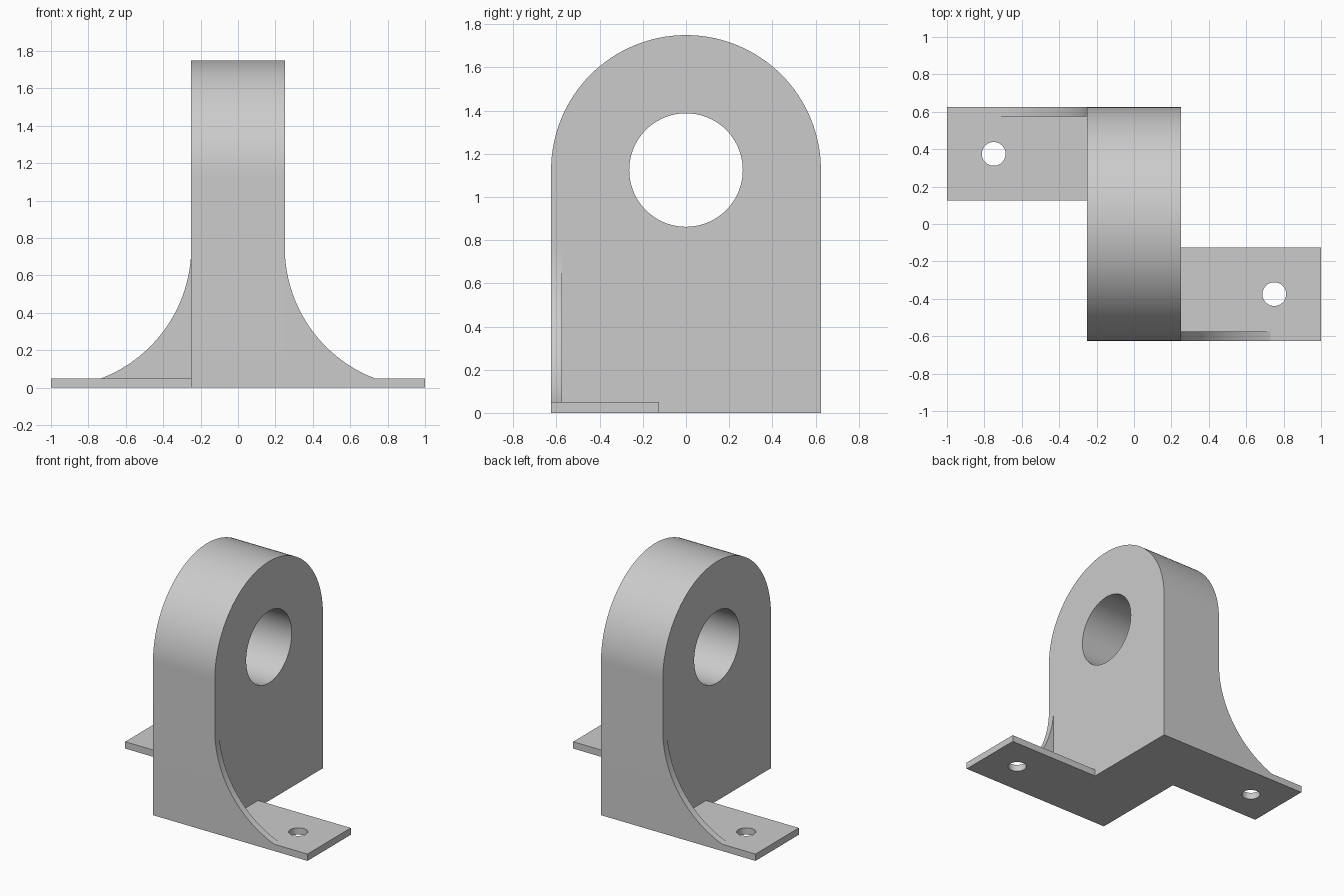
import bpy
import bmesh
from math import pi, sin, cos, sqrt, atan2
from mathutils import Matrix, Vector

cube = bpy.data.objects.get("Cube")
if cube:
    bpy.data.objects.remove(cube, do_unlink=True)

# One plain grey for the whole bracket
COLOUR = (0.6, 0.6, 0.6, 1.0)
grey = bpy.data.materials.new("plain grey")
grey.use_nodes = True
grey.diffuse_color = COLOUR
grey.node_tree.nodes["Principled BSDF"].inputs["Base Color"].default_value = COLOUR

HALF_THICK = 0.25      # half thickness of the upright
HALF_DEPTH = 0.625     # half depth, also the radius of the rounded top
AXIS_Z = 1.125         # height of the large bore
PLATE = 0.05           # thickness of the feet and gussets
FILLET = 0.75          # radius of the gusset curve


def arc(cx, cy, r, start, end, n):
    """Points on an arc, both ends included."""
    return [(cx + r * cos(start + (end - start) * i / n),
             cy + r * sin(start + (end - start) * i / n)) for i in range(n + 1)]


def circle(cx, cy, r, n):
    return arc(cx, cy, r, 0, 2 * pi, n)[:-1]


def prism(name, loops, axes, offset, depth, turn=0):
    """Extrude an outline with holes; axes are the profile's x, y and depth."""
    bm = bmesh.new()
    for loop in loops:
        verts = [bm.verts.new((x, y, 0)) for x, y in loop]
        for a, b in zip(verts, verts[1:] + verts[:1]):
            bm.edges.new((a, b))
    bmesh.ops.triangle_fill(bm, edges=bm.edges[:], use_beauty=True, use_dissolve=False)
    out = bmesh.ops.extrude_face_region(bm, geom=bm.faces[:])
    top = [g for g in out["geom"] if isinstance(g, bmesh.types.BMVert)]
    bmesh.ops.translate(bm, verts=top, vec=(0, 0, depth))
    frame = Matrix([Vector(a) for a in axes]).transposed().to_4x4()
    place = Matrix.Rotation(turn, 4, "Z") @ Matrix.Translation(offset) @ frame
    bmesh.ops.transform(bm, matrix=place, verts=bm.verts[:])
    bmesh.ops.recalc_face_normals(bm, faces=bm.faces[:])
    mesh = bpy.data.meshes.new(name)
    bm.to_mesh(mesh)
    bm.free()
    mesh.materials.append(grey)
    obj = bpy.data.objects.new(name, mesh)
    bpy.context.collection.objects.link(obj)
    bpy.ops.object.select_all(action="DESELECT")
    obj.select_set(True)
    bpy.context.view_layer.objects.active = obj
    bpy.ops.object.shade_smooth_by_angle(angle=pi / 6)
    return obj


X, Y, Z = (1, 0, 0), (0, 1, 0), (0, 0, 1)

# Upright block with rounded top and large bore
upright = [(-HALF_DEPTH, 0), (HALF_DEPTH, 0)] + arc(0, AXIS_Z, HALF_DEPTH, 0, pi, 64)
bore = circle(0, AXIS_Z, 0.263, 72)
prism("upright", [upright, bore], (Y, Z, X), (-HALF_THICK, 0, 0), 2 * HALF_THICK)

# Foot outline with bolt hole
foot = [(HALF_THICK, -HALF_DEPTH), (1, -HALF_DEPTH), (1, -0.125), (HALF_THICK, -0.125)]
bolt_hole = circle(0.75, -0.375, 0.0635, 48)

# Gusset outline: concave curve from the upright down to the foot
drop = FILLET - PLATE
end = atan2(-drop, -sqrt(FILLET ** 2 - drop ** 2)) + 2 * pi
gusset = [(HALF_THICK, PLATE)] + arc(1, FILLET, FILLET, pi, end, 40)

# The second foot and gusset are the first pair turned half round
for side, turn in (("left", 0), ("right", pi)):
    prism(side + "_foot", [foot, bolt_hole], (X, Y, Z), (0, 0, 0), PLATE, turn)
    prism(side + "_gusset", [gusset], (X, Z, (0, -1, 0)),
          (0, PLATE - HALF_DEPTH, 0), PLATE, turn)
